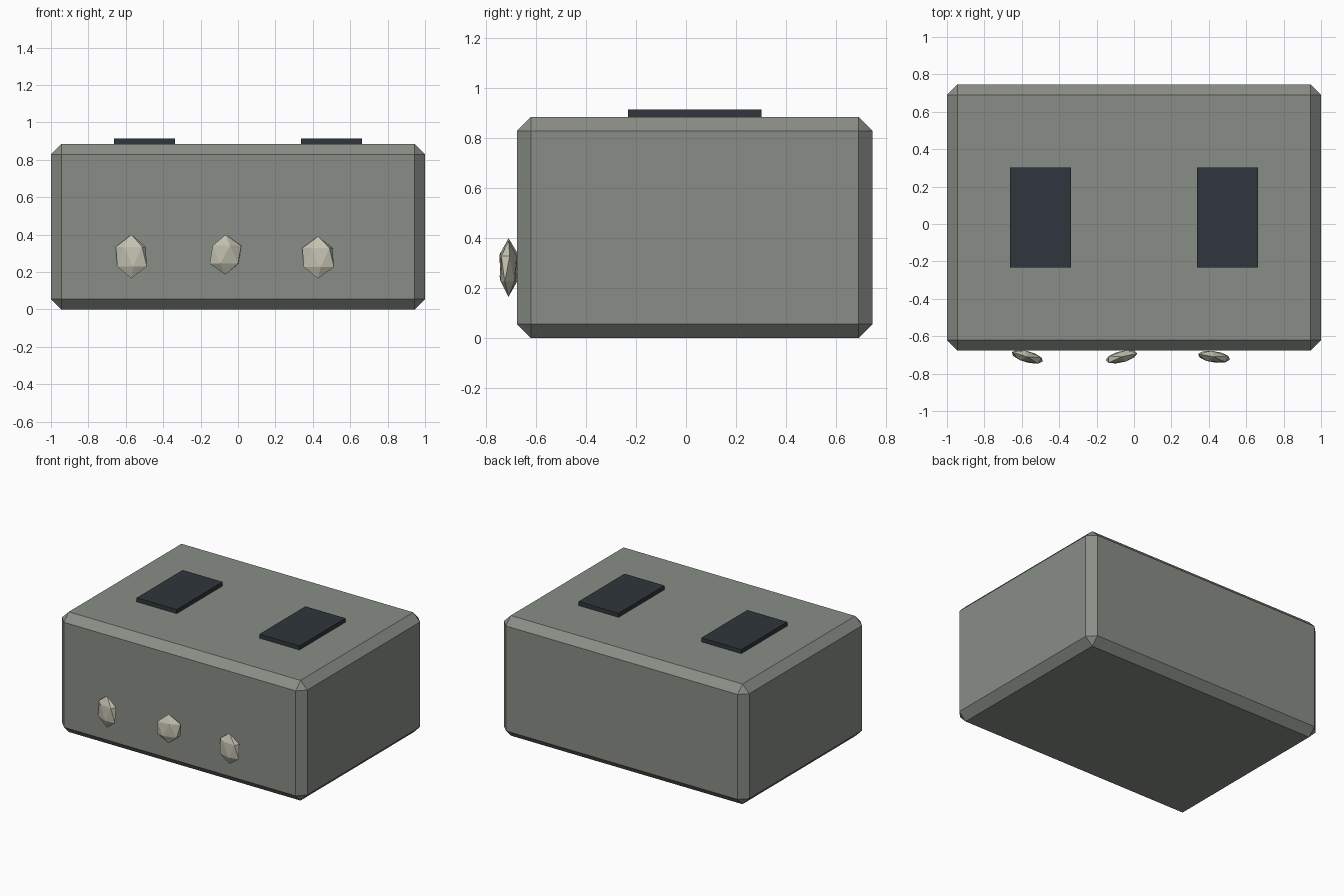
import bpy, math
from mathutils import Matrix, Vector

if "Cube" in bpy.data.objects:
    bpy.data.objects.remove(bpy.data.objects["Cube"], do_unlink=True)


def material(name, rgb):
    mat = bpy.data.materials.new(name)
    mat.use_nodes = True
    mat.diffuse_color = (*rgb, 1)
    mat.node_tree.nodes["Principled BSDF"].inputs["Base Color"].default_value = (*rgb, 1)
    return mat


stone = material("stone grey", (0.25, 0.27, 0.24))
slate = material("dark slate", (0.028, 0.037, 0.045))
ivory = material("pale ivory", (0.55, 0.54, 0.44))


def box(name, low, high, mat):
    low, high = Vector(low), Vector(high)
    bpy.ops.mesh.primitive_cube_add(size=1, location=(low + high) / 2)
    obj = bpy.context.object
    obj.name = name
    obj.data.transform(Matrix.Diagonal((*(high - low), 1)))
    obj.data.materials.append(mat)
    return obj


# Main block with a single chamfer on every edge
body = box("body", (-1, -0.677, 0), (1, 0.747, 0.885), stone)
bevel = body.modifiers.new("chamfer", "BEVEL")
bevel.width = 0.056
bevel.segments = 1

# Pair of flat pads resting on top
for side, x in (("right", -0.5), ("left", 0.5)):
    box(side + "_pad", (x - 0.163, -0.232, 0.87), (x + 0.163, 0.303, 0.915), slate)

# Row of flattened faceted pebbles set into the front
pebbles = (
    ("right_pebble", -0.57, 0.283, 0.117, -15, 30),
    ("middle_pebble", -0.067, 0.293, 0.107, 14, -6),
    ("left_pebble", 0.428, 0.278, 0.113, -8, 30),
)
for name, x, z, half_height, yaw, spin in pebbles:
    bpy.ops.mesh.primitive_ico_sphere_add(subdivisions=1, radius=1, location=(x, -0.71, z))
    pebble = bpy.context.object
    pebble.name = name
    pebble.data.transform(
        Matrix.Rotation(math.radians(yaw), 4, "Z")
        @ Matrix.Diagonal((0.097, 0.034, half_height, 1))
        @ Matrix.Rotation(math.radians(spin), 4, "Z"))
    pebble.data.materials.append(ivory)
